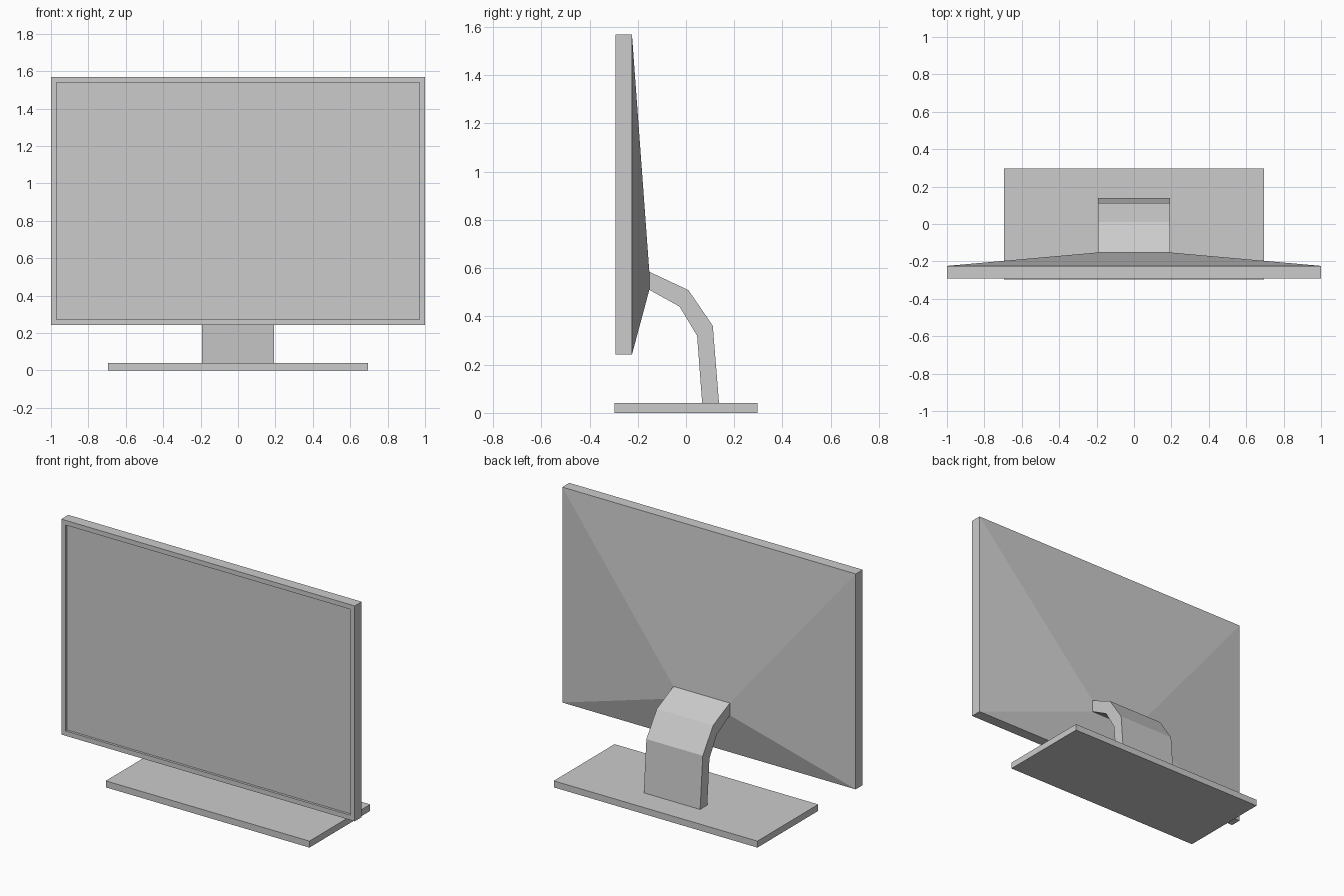
import bpy, bmesh

if "Cube" in bpy.data.objects:
    bpy.data.objects.remove(bpy.data.objects["Cube"])


def finish(name, bm):
    bmesh.ops.recalc_face_normals(bm, faces=bm.faces)
    mesh = bpy.data.meshes.new(name)
    bm.to_mesh(mesh)
    bm.free()
    obj = bpy.data.objects.new(name, mesh)
    bpy.context.collection.objects.link(obj)
    return obj


def loft(name, rings):
    """Join a series of equal-length point loops and cap both ends."""
    bm = bmesh.new()
    loops = [[bm.verts.new(p) for p in ring] for ring in rings]
    for a, b in zip(loops, loops[1:]):
        n = len(a)
        for i in range(n):
            j = (i + 1) % n
            bm.faces.new((a[i], a[j], b[j], b[i]))
    bm.faces.new(loops[0])
    bm.faces.new(loops[-1])
    return finish(name, bm)


def upright_rect(half_width, y, z0, z1):
    w = half_width
    return [(-w, y, z0), (w, y, z0), (w, y, z1), (-w, y, z1)]


# Screen housing: recessed display, thin bezel, slab sides, tapered back
loft("screen_housing", [
    upright_rect(0.97, -0.277, 0.272, 1.54),
    upright_rect(0.97, -0.292, 0.272, 1.54),
    upright_rect(1.0, -0.292, 0.242, 1.569),
    upright_rect(1.0, -0.224, 0.242, 1.569),
    upright_rect(0.192, -0.152, 0.51, 0.585),
])

# Bent stand arm: side profile in (y, z) extruded across x
arm_profile = [
    (-0.152, 0.585), (0.01, 0.509), (0.111, 0.361), (0.137, 0.04),
    (0.067, 0.04), (0.046, 0.32), (-0.027, 0.441), (-0.152, 0.51),
]
loft("stand_arm", [[(x, y, z) for y, z in arm_profile] for x in (-0.192, 0.192)])

# Flat base plate
loft("base_plate", [upright_rect(0.694, y, 0.0, 0.04) for y in (-0.296, 0.296)])
